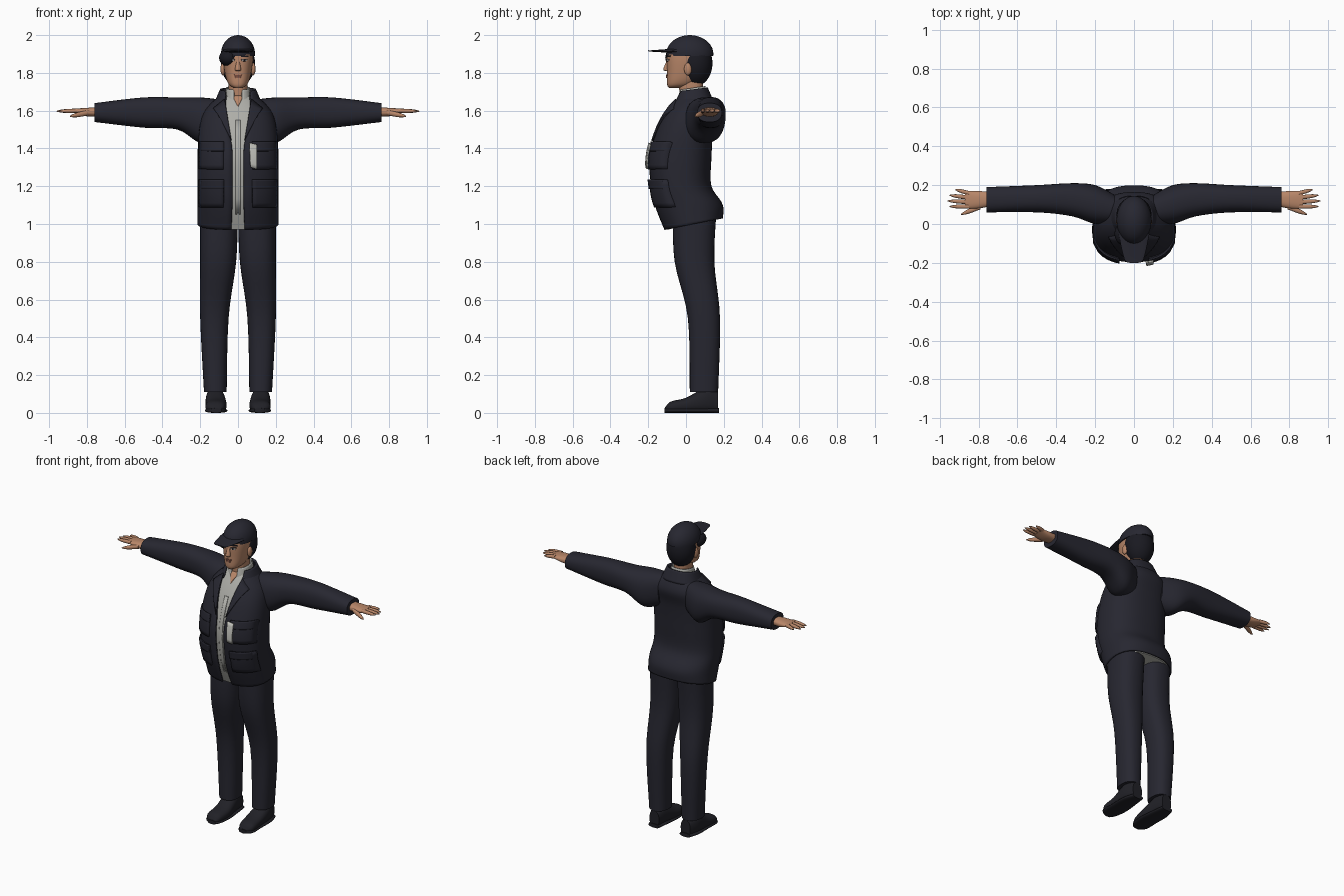
import bpy, bmesh, math
from mathutils import Matrix

default_cube = bpy.data.objects.get("Cube")
if default_cube:
    bpy.data.objects.remove(default_cube, do_unlink=True)
made = []
SQUARENESS = 2.4


def material(name, *rgb):
    mat = bpy.data.materials.new(name)
    mat.use_nodes = True
    mat.diffuse_color = (*rgb, 1)
    bsdf = mat.node_tree.nodes["Principled BSDF"]
    bsdf.inputs["Base Color"].default_value = mat.diffuse_color
    bsdf.inputs["Roughness"].default_value = .8
    return mat


navy = material("navy cloth", .02, .02, .03)
black = material("shoe black", .015, .015, .02)
hair = material("dark hair", .01, .01, .015)
grey = material("grey shirt", .42, .42, .39)
pale = material("pale label", .52, .52, .48)
skin = material("skin", .48, .24, .14)
lip = material("lip", .3, .12, .08)
white = material("eye white", .55, .5, .46)


def finish(name, bm, mat, thick=0):
    """Turn a mesh under construction into a named, coloured part."""
    bmesh.ops.recalc_face_normals(bm, faces=bm.faces)
    mesh = bpy.data.meshes.new(name)
    bm.to_mesh(mesh)
    bm.free()
    mesh.materials.append(mat)
    part = bpy.data.objects.new(name, mesh)
    bpy.context.collection.objects.link(part)
    if thick:
        solid = part.modifiers.new("thickness", "SOLIDIFY")
        solid.thickness, solid.offset = thick, 0
    made.append(part)


def dense(rows, steps=5):
    """Smooth spline through section rows."""
    result = []
    for i, (start, end) in enumerate(zip(rows, rows[1:])):
        before, after = rows[max(i - 1, 0)], rows[min(i + 2, len(rows) - 1)]
        for step in range(steps):
            t = step / steps
            result.append([q + t / 2 * (r - p + t * (2 * p - 5 * q + 4 * r - s + t * (3 * (q - r) + s - p)))
                           for p, q, r, s in zip(before, start, end, after)])
    return result + [rows[-1]]


def rounded(value):
    return math.copysign(abs(value) ** (2 / SQUARENESS), value)


def loft(name, rows, mat, axis="z", count=32, side=1, gap=None, tilt=None, thick=0):
    """Skin over rows of (position, low, high, low, high); a gap leaves the front open."""
    bm = bmesh.new()
    rings = []
    for place, a_low, a_high, b_low, b_high in dense(rows):
        a_radius, b_radius = (a_high - a_low) / 2, (b_high - b_low) / 2
        start = math.asin(min(gap(place) / a_radius, .95) ** (SQUARENESS / 2)) if gap else 0
        ring = []
        for i in range(count):
            angle = start + 2 * (math.pi - start) * i / (count - 1 if gap else count)
            across, along = rounded(math.sin(angle)), -rounded(math.cos(angle))
            a = a_low + a_radius * (1 + across)
            b = b_low + b_radius * (1 + along)
            pos = place + (tilt(place) * along if tilt else 0)
            x, y, z = {"x": (pos, a, b), "y": (a, pos, b), "z": (a, b, pos)}[axis]
            ring.append(bm.verts.new((side * x, y, z)))
        rings.append(ring)
    for lower, upper in zip(rings, rings[1:]):
        for i in range(count - 1 if gap else count):
            j = (i + 1) % count
            bm.faces.new((lower[i], lower[j], upper[j], upper[i]))
    if not gap:
        bm.faces.new(rings[0])
        bm.faces.new(rings[-1])
    finish(name, bm, mat, thick)


def ball(name, centre, radii, mat, side=1, floor=None):
    """Ellipsoid, cut flat at the floor height if one is given."""
    bm = bmesh.new()
    bmesh.ops.create_uvsphere(bm, u_segments=32, v_segments=20, radius=1)
    x, y, z = centre
    bm.transform(Matrix.Translation((side * x, y, z)) @ Matrix.Diagonal((*radii, 1)))
    if floor:
        bmesh.ops.bisect_plane(bm, geom=bm.verts[:] + bm.edges[:] + bm.faces[:],
                               plane_co=(0, 0, floor), plane_no=(0, 0, 1), clear_inner=True)
        bmesh.ops.holes_fill(bm, edges=[edge for edge in bm.edges if edge.is_boundary])
    finish(name, bm, mat)


def front_y(body, x, z):
    """Depth of the front of a lofted body."""
    rows = dense(body)
    for below, above in zip(rows, rows[1:]):
        if below[0] <= z <= above[0]:
            break
    t = min(max((z - below[0]) / (above[0] - below[0]), 0), 1)
    _, left, right, front, back = [p + (q - p) * t for p, q in zip(below, above)]
    across = min(2 * abs(x) / (right - left), .98)
    depth = (1 - across ** SQUARENESS) ** (1 / SQUARENESS)
    return (front + back) / 2 - (back - front) / 2 * depth


def patch(name, corners, body, mat, lift=.003, thick=.005, side=1, cells=6):
    """Four-cornered plate laid on the front of a body."""
    bm = bmesh.new()
    bottom_a, bottom_b, top_b, top_a = corners
    grid = []
    for i in range(cells + 1):
        for j in range(cells + 1):
            u, v = i / cells, j / cells
            x, z = [(a * (1 - u) + b * u) * (1 - v) + (d * (1 - u) + c * u) * v
                    for a, b, c, d in zip(bottom_a, bottom_b, top_b, top_a)]
            grid.append(bm.verts.new((side * x, front_y(body, x, z) - lift, z)))
    row = cells + 1
    for i in range(cells):
        for j in range(cells):
            k = i * row + j
            bm.faces.new((grid[k], grid[k + 1], grid[k + row + 1], grid[k + row]))
    finish(name, bm, mat, thick, )


def box(x, z, width, height):
    """Corners of an upright rectangle about its middle."""
    left, right, low, high = x - width / 2, x + width / 2, z - height / 2, z + height / 2
    return [(left, low), (right, low), (right, high), (left, high)]


def even(*rows):
    """Rows of (height, half width, front, back), alike on both sides."""
    return [(z, -half, half, front, back) for z, half, front, back in rows]


# Jacket, shirt and collars
torso = even((1, .21, -.11, .19), (1.1, .21, -.16, .19), (1.2, .21, -.18, .13), (1.35, .21, -.19, .13),
             (1.5, .2, -.15, .14), (1.6, .17, -.1, .16), (1.68, .09, -.04, .12))
shirt = [(z, left + .012, right - .012, front + .012, back - .012) for z, left, right, front, back in torso]


def opening(z):
    return .03 + max(0, z - 1.4) * .17 + max(0, 1.1 - z) * .05


def hem(z):
    return max(0, 1.1 - z) * .3


loft("jacket_body", torso, navy, count=48, gap=opening, tilt=hem, thick=.01)
loft("shirt", shirt, grey, count=48, tilt=hem)
patch("shirt_placket", box(0, 1.3, .025, .5), shirt, grey)
patch("bare_throat", [(0, 1.62), (0, 1.62), (.03, 1.68), (-.03, 1.68)], shirt, skin)
loft("shirt_collar", even((1.65, .07, -.05, .11), (1.72, .06, -.03, .1)), grey,
     gap=lambda z: .02, tilt=lambda z: .01, thick=.006)
loft("jacket_collar", even((1.64, .12, -.07, .14), (1.71, .09, -.04, .11)), navy,
     gap=lambda z: .065, tilt=lambda z: .01, thick=.012)

# Neck and head
head = even((1.72, .02, -.09, -.03), (1.74, .05, -.1, .04), (1.8, .07, -.1, .1),
            (1.9, .08, -.1, .12), (1.96, .06, -.07, .1))
loft("neck", even((1.62, .05, -.03, .09), (1.78, .05, -.04, .09)), skin)
loft("head", head, skin)
loft("nose", even((1.81, .012, -.11, -.08), (1.82, .016, -.12, -.08), (1.87, .007, -.1, -.08)),
     skin, count=12)
patch("upper_lip", box(0, 1.787, .04, .007), head, lip)
patch("lower_lip", box(0, 1.778, .03, .009), head, lip)

# Hair and cap
ball("back_hair", (0, .05, 1.85), (.09, .09, .12), hair)
ball("side_fringe", (-.05, -.05, 1.88), (.05, .06, .045), hair)
ball("cap_crown", (0, .02, 1.9), (.09, .125, .1), navy, floor=1.89)
loft("cap_brim", [(-.2, -.02, .02, 1.915, 1.92), (-.18, -.05, .05, 1.912, 1.92),
                  (-.05, -.08, .08, 1.905, 1.93)], navy, axis="y")

# Rows for the limbs
sleeve = [(.1, 0, .15, 1.46, 1.66), (.2, 0, .2, 1.43, 1.67), (.32, .04, .21, 1.5, 1.67),
          (.5, .06, .2, 1.51, 1.67), (.76, .06, .19, 1.54, 1.64)]
leg = [(.11, .06, .18, .02, .17), (.5, .05, .2, .01, .18), (.8, .01, .2, -.06, .15), (1.05, 0, .2, -.07, .16)]
shoe = [(-.11, .09, .14, .01, .03), (-.08, .07, .17, 0, .06), (0, .06, .17, 0, .08),
        (.1, .07, .17, 0, .13), (.17, .08, .15, 0, .11)]
sole = [(y * 1.03, inner - .004, outer + .004, 0, .025) for y, inner, outer, _, _ in shoe]
palm = [(.7, .1, .16, 1.57, 1.62), (.8, .08, .17, 1.57, 1.615), (.87, .08, .17, 1.59, 1.61)]


def digit(name, start, tip, radius, side):
    """Finger tapering from start to a blunt tip."""
    rows = []
    for t in (0, .5, .8, 1):
        x, y, z = [p + (q - p) * t for p, q in zip(start, tip)]
        r = radius * (1 - .8 * t ** 4)
        rows.append((x, y - r, y + r, z - r, z + r))
    loft(name, rows, skin, axis="x", count=12, side=side)


# Parts made on both sides
for word, side in (("left", 1), ("right", -1)):
    loft(word + "_sleeve", sleeve, navy, axis="x", side=side)
    loft(word + "_trouser_leg", leg, navy, side=side)
    loft(word + "_shoe", shoe, black, axis="y", side=side)
    loft(word + "_sole", sole, black, axis="y", side=side)
    loft(word + "_palm", palm, skin, axis="x", side=side)
    for i, finger in enumerate(("index", "middle", "ring", "little")):
        y = .09 + .023 * i
        reach = .96 - .01 * (i - 1) ** 2
        digit(f"{word}_{finger}_finger", (.85, y, 1.6), (reach, y + .006 * i, 1.597), .011, side)
    digit(word + "_thumb", (.79, .09, 1.59), (.89, .05, 1.57), .014, side)

    ball(word + "_ear", (.08, .01, 1.82), (.013, .02, .033), skin, side)
    patch(word + "_eye", box(.033, 1.866, .026, .008), head, white, side=side)
    patch(word + "_iris", box(.033, 1.866, .009, .009), head, hair, .004, side=side)
    patch(word + "_lash", box(.033, 1.872, .034, .004), head, hair, .004, side=side)
    patch(word + "_eyebrow", box(.035, 1.888, .04, .007), head, hair, side=side)

    patch(word + "_lapel", [(.034, 1.44), (.1, 1.57), (.13, 1.61), (.07, 1.66)], torso, navy, .01, .01, side)
    for pocket, z, lift in (("chest", 1.36, .008), ("hip", 1.16, .012)):
        patch(f"{word}_{pocket}_pocket", box(.14, z, .126, .14), torso, navy, lift, .016, side)
        patch(f"{word}_{pocket}_flap", box(.14, z + .05, .13, .05), torso, navy, lift + .009, .008, side)

# Label on the left chest pocket
patch("chest_label", [(.066, 1.3), (.1, 1.29), (.1, 1.42), (.06, 1.43)], torso, pale, .025, .008)

bpy.ops.object.select_all(action="DESELECT")
for part in made:
    part.select_set(True)
bpy.context.view_layer.objects.active = made[0]
bpy.ops.object.shade_smooth_by_angle(angle=math.radians(45))
